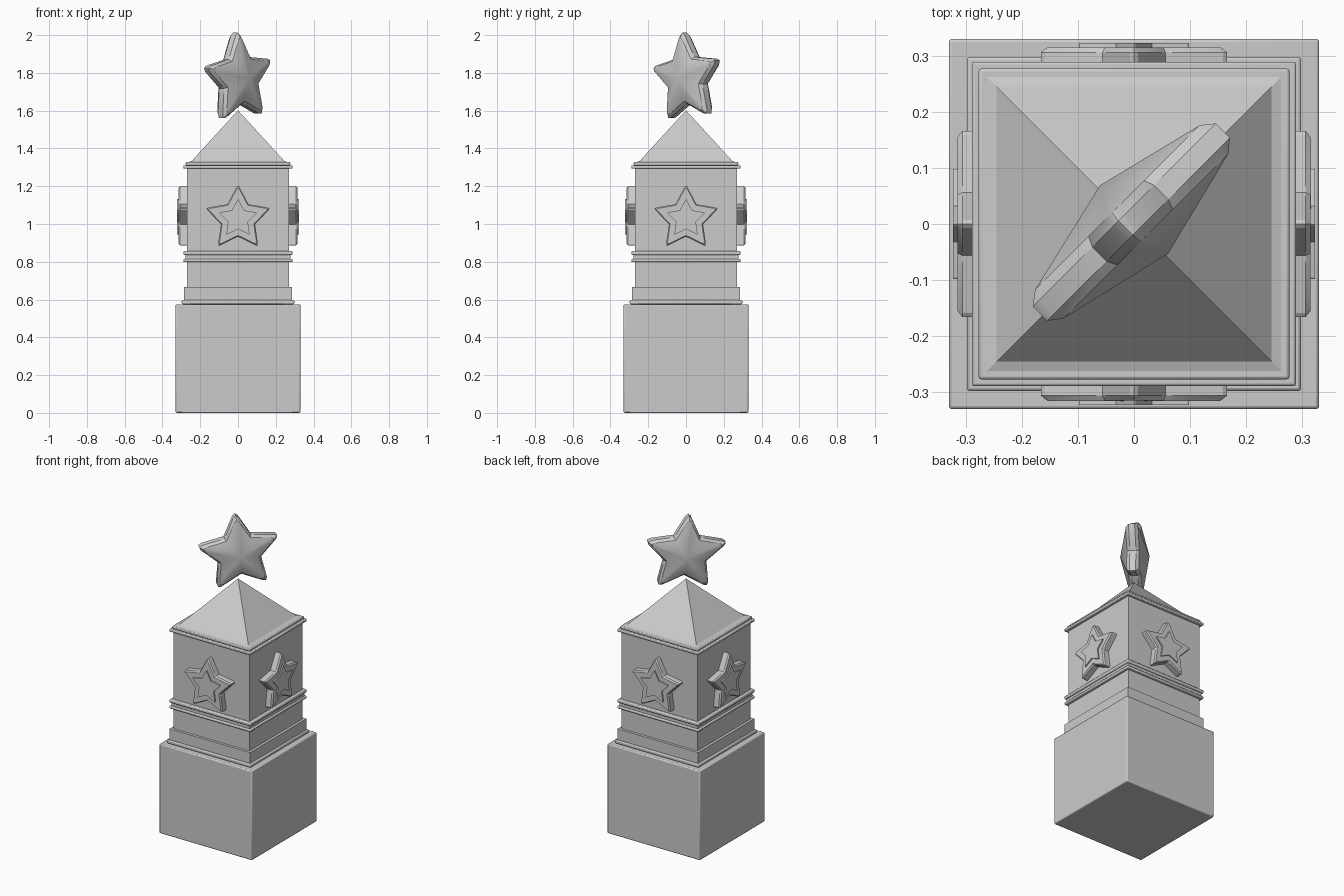
import bpy, bmesh
from math import sin, cos, pi, radians
from mathutils import Vector, Matrix

cube = bpy.data.objects.get("Cube")
if cube:
    bpy.data.objects.remove(cube, do_unlink=True)

stone = bpy.data.materials.new("grey_stone")
stone.use_nodes = True
GREY = (0.6, 0.6, 0.6, 1)
stone.diffuse_color = GREY
stone.node_tree.nodes["Principled BSDF"].inputs["Base Color"].default_value = GREY


def loft(name, rings, apex=False, bevel=0, matrix=Matrix()):
    """Skin rings of points; the ends are capped, or closed to single points."""
    bm = bmesh.new()
    loops = [[bm.verts.new(p) for p in ring] for ring in rings]
    for low, high in zip(loops, loops[1:]):
        n = max(len(low), len(high))
        for i in range(n):
            j = (i + 1) % n
            corners = [low[i % len(low)], low[j % len(low)],
                       high[j % len(high)], high[i % len(high)]]
            bm.faces.new(list(dict.fromkeys(corners)))
    for loop in (loops[0], loops[-1]):
        if len(loop) > 2:
            bm.faces.new(loop)
    bmesh.ops.recalc_face_normals(bm, faces=bm.faces)
    mesh = bpy.data.meshes.new(name)
    bm.to_mesh(mesh)
    bm.free()
    mesh.materials.append(stone)
    obj = bpy.data.objects.new(name, mesh)
    bpy.context.collection.objects.link(obj)
    obj.matrix_world = matrix
    if bevel:
        mod = obj.modifiers.new("soft_edges", "BEVEL")
        mod.width, mod.segments = bevel, 2
    bpy.ops.object.select_all(action="DESELECT")
    obj.select_set(True)
    bpy.context.view_layer.objects.active = obj
    bpy.ops.object.shade_smooth_by_angle(angle=radians(25))
    return obj


def square(half, z):
    if half == 0:
        return [(0, 0, z)]
    return [(x * half, y * half, z) for x, y in ((-1, -1), (1, -1), (1, 1), (-1, 1))]


def block(name, half, z0, z1, bevel=0):
    return loft(name, [square(half, z0), square(half, z1)], bevel=bevel)


def star_ring(outer, inner, blunt, height, scale=1):
    """Five-pointed outline with rounded tips."""
    def at(radius, step):
        a = pi / 2 + step * pi / 5
        return Vector((radius * cos(a), radius * sin(a), 0))
    points = []
    for k in range(0, 10, 2):
        tip, before, after = at(outer, k), at(inner, k - 1), at(inner, k + 1)
        a, b = tip.lerp(before, blunt), tip.lerp(after, blunt)
        points += [before, a, (a + b) / 2 * 0.6 + tip * 0.4, b]
    return [p * scale + Vector((0, 0, height)) for p in points]


def stand(angle, place):
    """Turn a flat star upright, facing the front, then around the tower."""
    return Matrix.Rotation(angle, 4, "Z") @ Matrix.Translation(place) @ Matrix.Rotation(pi / 2, 4, "X")


# Pedestal and shaft
block("pedestal", 0.33, 0, 0.575, 0.006)
block("plinth_band", 0.298, 0.575, 0.597, 0.006)
block("plinth_step", 0.287, 0.597, 0.667)
block("shaft", 0.27, 0.667, 1.295)

# Moulding around the shaft
block("lower_moulding", 0.289, 0.798, 0.815, 0.006)
block("moulding_core", 0.279, 0.815, 0.836)
block("upper_moulding", 0.289, 0.836, 0.857, 0.006)

# Cornice and roof
block("cornice_lower", 0.289, 1.293, 1.31, 0.005)
block("cornice_upper", 0.277, 1.31, 1.328, 0.005)
loft("roof", [square(0.268, 1.326), square(0.245, 1.334), square(0, 1.602)])

# Layered star on each wall
for i, side in enumerate(("front", "left", "back", "right")):
    turn = stand(i * pi / 2, (0, -0.265, 1.028))
    loft(side + "_star", [star_ring(0.182, 0.095, 0.12, h, s)
                          for h, s in ((0, 1), (0.041, 1), (0.05, 0.93))], matrix=turn)
    loft(side + "_inner_star", [star_ring(0.106, 0.055, 0.08, h) for h in (0.04, 0.058)], matrix=turn)

# Faceted star floating above the roof, turned to the corner
rim = [star_ring(0.262, 0.133, 0.2, h, s)
       for h, s in ((-0.036, 0.9), (-0.018, 1), (0.018, 1), (0.036, 0.9))]
loft("top_star", [[(0, 0, -0.086)]] + rim + [[(0, 0, 0.086)]],
     matrix=Matrix.Translation((0, 0.008, 1.77)) @ stand(pi / 4, (0, 0, 0)) @ Matrix.Rotation(radians(5), 4, "Z"))
